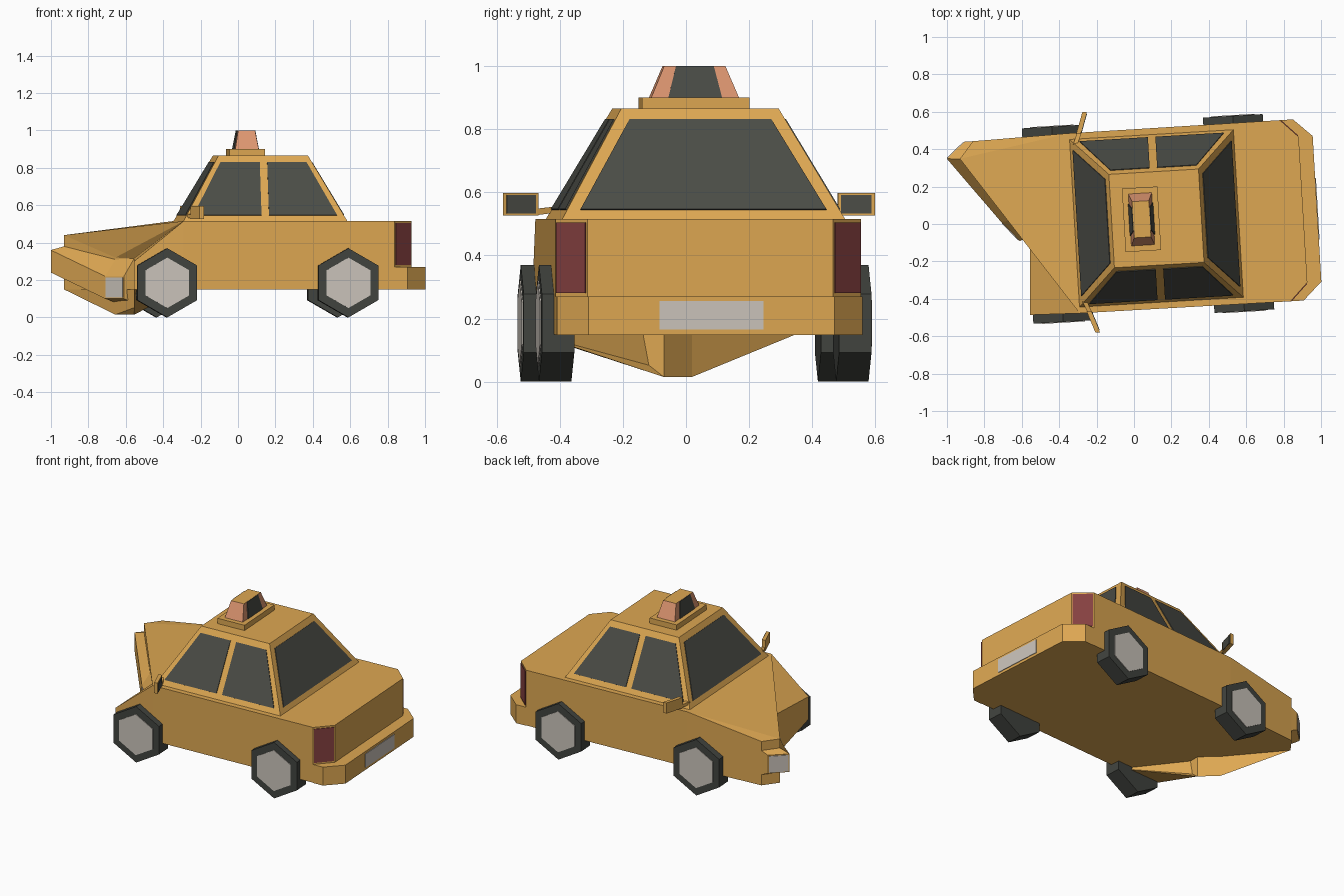
import bpy, bmesh, math
from mathutils import Vector, Matrix

cube = bpy.data.objects.get("Cube")
if cube:
    bpy.data.objects.remove(cube, do_unlink=True)

# The car stands slightly turned on its spot
PLACE = Matrix.Translation((0.12, 0.03, 0)) @ Matrix.Rotation(math.radians(3.4), 4, 'Z')


def material(name, r, g, b):
    m = bpy.data.materials.new(name)
    m.use_nodes = True
    m.diffuse_color = (r, g, b, 1)
    m.node_tree.nodes["Principled BSDF"].inputs["Base Color"].default_value = (r, g, b, 1)
    return m


YELLOW = material("taxi_yellow", 0.73, 0.39, 0.085)
GLASS = material("dark_glass", 0.07, 0.073, 0.062)
RUBBER = material("tyre_rubber", 0.054, 0.058, 0.05)
PALE = material("pale_grey", 0.60, 0.555, 0.50)
RED = material("tail_red", 0.24, 0.053, 0.053)
SALMON = material("lamp_salmon", 0.74, 0.31, 0.165)


def build(name, verts, faces, *mats):
    bm = bmesh.new()
    vs = [bm.verts.new(PLACE @ Vector(v)) for v in verts]
    for f in faces:
        bm.faces.new([vs[i] for i in f])
    bmesh.ops.recalc_face_normals(bm, faces=bm.faces)
    mesh = bpy.data.meshes.new(name)
    bm.to_mesh(mesh)
    bm.free()
    for m in mats:
        mesh.materials.append(m)
    ob = bpy.data.objects.new(name, mesh)
    bpy.context.scene.collection.objects.link(ob)
    return ob


def loft(name, sections, *mats):
    """Join equal closed loops one after another and cap both ends."""
    n = len(sections[0])
    verts = [v for s in sections for v in s]
    faces = [range(n), range(len(verts) - n, len(verts))]
    for k in range(len(sections) - 1):
        for i in range(n):
            j = (i + 1) % n
            faces.append((k * n + i, k * n + j, k * n + n + j, k * n + n + i))
    return build(name, verts, faces, *mats)


def panel(name, corners, mat, inset=0.0):
    """Thin plate lying in a flat quad, shrunk towards its middle."""
    c = [Vector(p) for p in corners]
    mid = sum(c, Vector()) / 4
    c = [p.lerp(mid, inset) for p in c]
    n = (c[2] - c[0]).cross(c[3] - c[1]).normalized() * 0.004
    return loft(name, [[p - n for p in c], [p + n for p in c]], mat)


def rect(cx, hx, hy, z):
    return [(cx - hx, -hy, z), (cx + hx, -hy, z), (cx + hx, hy, z), (cx - hx, hy, z)]


# Body shell: plan outline with bottom and top heights, front right crumpled
outline = [(-0.955, 0.47, 0.15, 0.44), (-1.03, 0.38, 0.15, 0.44),
           (-0.775, 0.035, 0.015, 0.32), (-0.68, -0.06, 0.015, 0.315),
           (-0.705, -0.475, 0.15, 0.30), (-0.44, -0.482, 0.15, 0.515),
           (0.69, -0.485, 0.15, 0.515), (0.785, -0.39, 0.15, 0.515),
           (0.785, 0.39, 0.15, 0.515), (0.69, 0.485, 0.15, 0.515),
           (-0.44, 0.482, 0.15, 0.515)]
n = len(outline)
verts = [(x, y, lo) for x, y, lo, hi in outline] + [(x, y, hi) for x, y, lo, hi in outline]
cap = [(10, 0, 1), (10, 1, 5), (1, 2, 5), (2, 3, 5), (3, 4, 5), (5, 6, 7, 8, 9, 10)]
faces = cap + [[i + n for i in f] for f in cap]
faces += [(i, (i + 1) % n, (i + 1) % n + n, i + n) for i in range(n)]
build("body_shell", verts, faces, YELLOW)

# Front bumper, bent back and down on the right
stations = [((-1.0, 0.47), 0.24, 0.36, 0.22, 0.38), ((-1.10, 0.385), 0.24, 0.36, 0.22, 0.38),
            ((-0.83, 0.03), 0.10, 0.22, 0.08, 0.31), ((-0.736, -0.077), 0.10, 0.22, 0.08, 0.315)]
sections = []
for (outer, lo, hi, in_lo, in_hi), (ix, iy, _, _) in zip(stations, outline):
    sections.append([(ix, iy, in_hi), (*outer, hi), (*outer, lo), (ix, iy, in_lo)])
loft("front_bumper", sections, YELLOW)

# Headlights on the bumper corners
for name, a, b in (("left_headlight", 0, 1), ("right_headlight", 2, 3)):
    p, q = sections[a], sections[b]
    panel(name, [p[1], p[2], q[2], q[1]], PALE, 0.1)

# Rear bumper and number plate
plan = [(0.69, -0.485), (0.76, -0.485), (0.86, -0.39), (0.86, 0.39), (0.76, 0.485), (0.69, 0.485)]
loft("rear_bumper", [[(x, y, z) for x, y in plan] for z in (0.148, 0.27)], YELLOW)
panel("number_plate", [(0.86, -0.165, 0.165), (0.86, 0.165, 0.165),
                       (0.86, 0.165, 0.255), (0.86, -0.165, 0.255)], PALE)

# Cabin and its windows
loft("cabin", [rect(0, 0.44, 0.45, 0.513), rect(0, 0.24, 0.25, 0.865)], YELLOW)
LOW, HIGH = 0.545, 0.83
for s, end in ((-1, "windscreen"), (1, "rear_window")):
    panel(end, [(s * 0.423, -0.39, LOW), (s * 0.423, 0.39, LOW),
                (s * 0.26, 0.225, HIGH), (s * 0.26, -0.225, HIGH)], GLASS)
    for t, side in ((-1, "right"), (1, "left")):
        where = "front" if s < 0 else "rear"
        panel(f"{side}_{where}_window",
              [(s * 0.02, t * 0.433, LOW), (s * 0.385, t * 0.433, LOW),
               (s * 0.23, t * 0.27, HIGH), (s * 0.02, t * 0.27, HIGH)], GLASS)


# Wheels: hexagonal tyres with pale hubs
def hexagon(x, y, r):
    return [(x + r * math.sin(k * math.pi / 3), y, 0.185 + r * math.cos(k * math.pi / 3))
            for k in range(6)]


for t, side in ((-1, "right"), (1, "left")):
    for x, where in ((-0.53, "front"), (0.44, "rear")):
        loft(f"{side}_{where}_tyre", [hexagon(x, t * y, 0.185) for y in (0.42, 0.523)], RUBBER)
        loft(f"{side}_{where}_hub", [hexagon(x, t * y, 0.135) for y in (0.519, 0.527)], PALE)

    # Tail lights on the chamfered rear corners
    panel(f"{side}_tail_light", [(0.69, t * 0.485, 0.27), (0.785, t * 0.39, 0.27),
                                 (0.785, t * 0.39, 0.515), (0.69, t * 0.485, 0.515)], RED, 0.09)

    # Wing mirrors: angled plate, glass on the back, short stem
    def blade(dx):
        return [(-0.39 + dx, t * 0.475, 0.527), (-0.35 + dx, t * 0.59, 0.527),
                (-0.35 + dx, t * 0.59, 0.597), (-0.39 + dx, t * 0.475, 0.597)]
    loft(f"{side}_mirror", [blade(-0.012), blade(0.012)], YELLOW)
    panel(f"{side}_mirror_glass", blade(0.012), GLASS, 0.18)
    loft(f"{side}_mirror_stem", [[(x - 0.012, t * y, z), (x + 0.012, t * y, z),
                                  (x + 0.012, t * y, z + 0.02), (x - 0.012, t * y, z + 0.02)]
                                 for x, y, z in ((-0.41, 0.42, 0.535), (-0.385, 0.48, 0.528))], YELLOW)

# Roof sign: base, tapered lamp with a yellow top and dark side panels
SIGN = -0.08
loft("sign_base", [rect(SIGN, 0.095, 0.17, 0.86), rect(SIGN, 0.095, 0.17, 0.90)], YELLOW)
lamp = loft("sign_lamp", [rect(SIGN, 0.063, 0.14, 0.898), rect(SIGN, 0.045, 0.097, 1.0)],
            SALMON, YELLOW)
for f in lamp.data.polygons:
    f.material_index = 1 if f.normal.z > 0.9 else 0
for s, name in ((-1, "sign_front_panel"), (1, "sign_back_panel")):
    panel(name, [(SIGN + s * 0.063, -0.085, 0.9), (SIGN + s * 0.063, 0.085, 0.9),
                 (SIGN + s * 0.045, 0.06, 0.999), (SIGN + s * 0.045, -0.06, 0.999)], GLASS)
